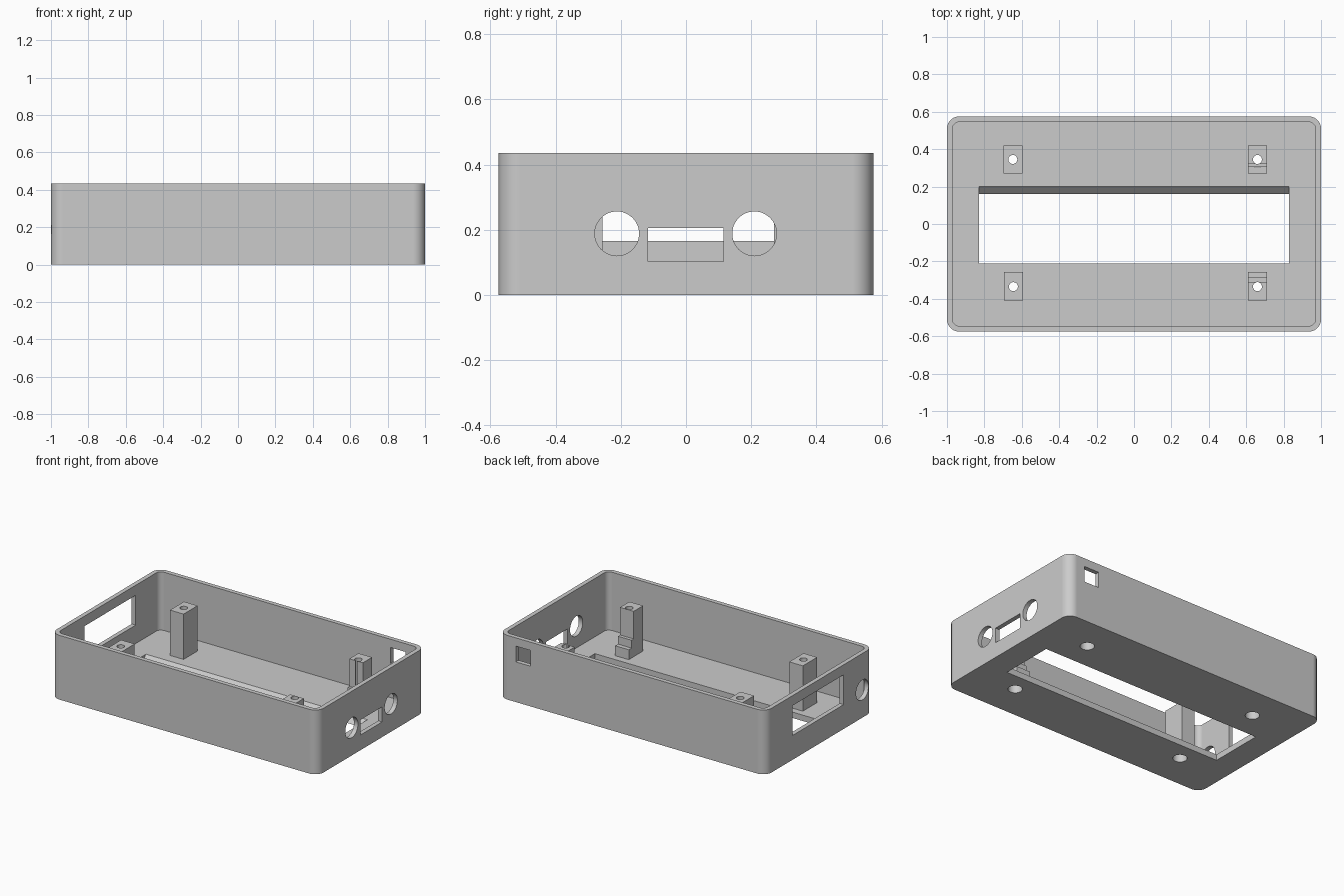
import bpy, bmesh, math
from mathutils import Vector

if "Cube" in bpy.data.objects:
    bpy.data.objects.remove(bpy.data.objects["Cube"], do_unlink=True)

grey = bpy.data.materials.new("grey_plastic")
grey.use_nodes = True
COLOUR = (0.6, 0.6, 0.6, 1)
grey.diffuse_color = COLOUR
grey.node_tree.nodes["Principled BSDF"].inputs["Base Color"].default_value = COLOUR

# Main sizes
HALF_X, HALF_Y, HEIGHT = 1.0, 0.575, 0.435
WALL, FLOOR = 0.03, 0.04
POST_TOP = 0.347


def prism(name, profile, axis, low, high):
    """Extrude a 2D profile along x (profile in y, z) or z (profile in x, y)."""
    def place(p, t):
        return Vector((t, *p)) if axis == "x" else Vector((*p, t))
    bm = bmesh.new()
    face = bm.faces.new([bm.verts.new(place(p, low)) for p in profile])
    made = bmesh.ops.extrude_face_region(bm, geom=[face])["geom"]
    shift = place((0, 0), high - low)
    bmesh.ops.translate(bm, vec=shift,
                        verts=[v for v in made if isinstance(v, bmesh.types.BMVert)])
    bmesh.ops.recalc_face_normals(bm, faces=bm.faces)
    mesh = bpy.data.meshes.new(name)
    bm.to_mesh(mesh)
    bm.free()
    obj = bpy.data.objects.new(name, mesh)
    obj.data.materials.append(grey)
    bpy.context.collection.objects.link(obj)
    return obj


def rect(u0, u1, v0, v1):
    return [(u0, v0), (u1, v0), (u1, v1), (u0, v1)]


def circle(u, v, r, n=48):
    return [(u + r * math.cos(math.tau * i / n), v + r * math.sin(math.tau * i / n))
            for i in range(n)]


def rounded(hx, hy, r, n=12):
    points = []
    for k, (sx, sy) in enumerate([(1, 1), (-1, 1), (-1, -1), (1, -1)]):
        for i in range(n + 1):
            a = math.pi / 2 * (k + i / n)
            points.append((sx * (hx - r) + r * math.cos(a),
                           sy * (hy - r) + r * math.sin(a)))
    return points


def cut(target, profile, axis, low, high):
    cutter = prism("cutter", profile, axis, low, high)
    cutter.hide_render = True
    mod = target.modifiers.new("cut", "BOOLEAN")
    mod.operation, mod.solver, mod.object = "DIFFERENCE", "EXACT", cutter
    bpy.context.view_layer.objects.active = target
    bpy.ops.object.modifier_apply(modifier=mod.name)
    bpy.data.objects.remove(cutter, do_unlink=True)


# Open tray with rounded corners
case = prism("case", rounded(HALF_X, HALF_Y, 0.065), "z", 0, HEIGHT)
cut(case, rounded(HALF_X - WALL, HALF_Y - WALL, 0.035), "z", FLOOR, HEIGHT + 0.1)

# Display opening in the floor, bevelled on its back edge
display = [(-0.21, -FLOOR), (0.12, -FLOOR), (0.24, 2 * FLOOR), (-0.21, 2 * FLOOR)]
cut(case, display, "x", -0.83, 0.83)

# Left end wall: two round ports and a slot
for y in (-0.212, 0.21):
    cut(case, circle(y, 0.188, 0.068), "x", 0.9, 1.1)
cut(case, rect(-0.116, 0.115, 0.103, 0.205), "x", 0.9, 1.1)

# Right end wall: large window and a round port
cut(case, rect(-0.26, 0.29, 0.165, 0.367), "x", -1.1, -0.9)
cut(case, circle(-0.46, 0.188, 0.068), "x", -1.1, -0.9)

# Back wall: small square port
cut(case, rect(0.762, 0.873, 0.5, 0.65), "z", 0.272, 0.379)

# Screw posts: plain on the right side, stepped on the left
parts = [case]


def post(name, x, outer, inner, steps, hole_y):
    if steps:
        a, b = steps
        profile = [(outer, FLOOR), (inner, FLOOR), (inner, 0.107), (a, 0.107),
                   (a, 0.16), (b, 0.16), (b, POST_TOP), (outer, POST_TOP)]
    else:
        profile = rect(outer, inner, FLOOR, POST_TOP)
    obj = prism(name, profile, "x", x - 0.051, x + 0.051)
    for part in (obj, case):
        cut(part, circle(x, hole_y, 0.044, 32), "z", -0.1, 0.12)
    cut(obj, circle(x, hole_y, 0.024, 32), "z", 0.1, 0.5)
    parts.append(obj)


post("back_right_post", -0.648, 0.42, 0.27, None, 0.345)
post("front_right_post", -0.645, -0.41, -0.257, None, -0.335)
post("back_left_post", 0.66, 0.42, 0.27, (0.305, 0.322), 0.345)
post("front_left_post", 0.66, -0.41, -0.257, (-0.287, -0.31), -0.335)

# Smooth the round surfaces, keep the corners crisp
bpy.ops.object.select_all(action="DESELECT")
for obj in parts:
    obj.select_set(True)
bpy.context.view_layer.objects.active = case
bpy.ops.object.shade_smooth_by_angle(angle=math.radians(30))
for obj in parts:
    obj.modifiers.new("even_normals", "WEIGHTED_NORMAL").keep_sharp = True
